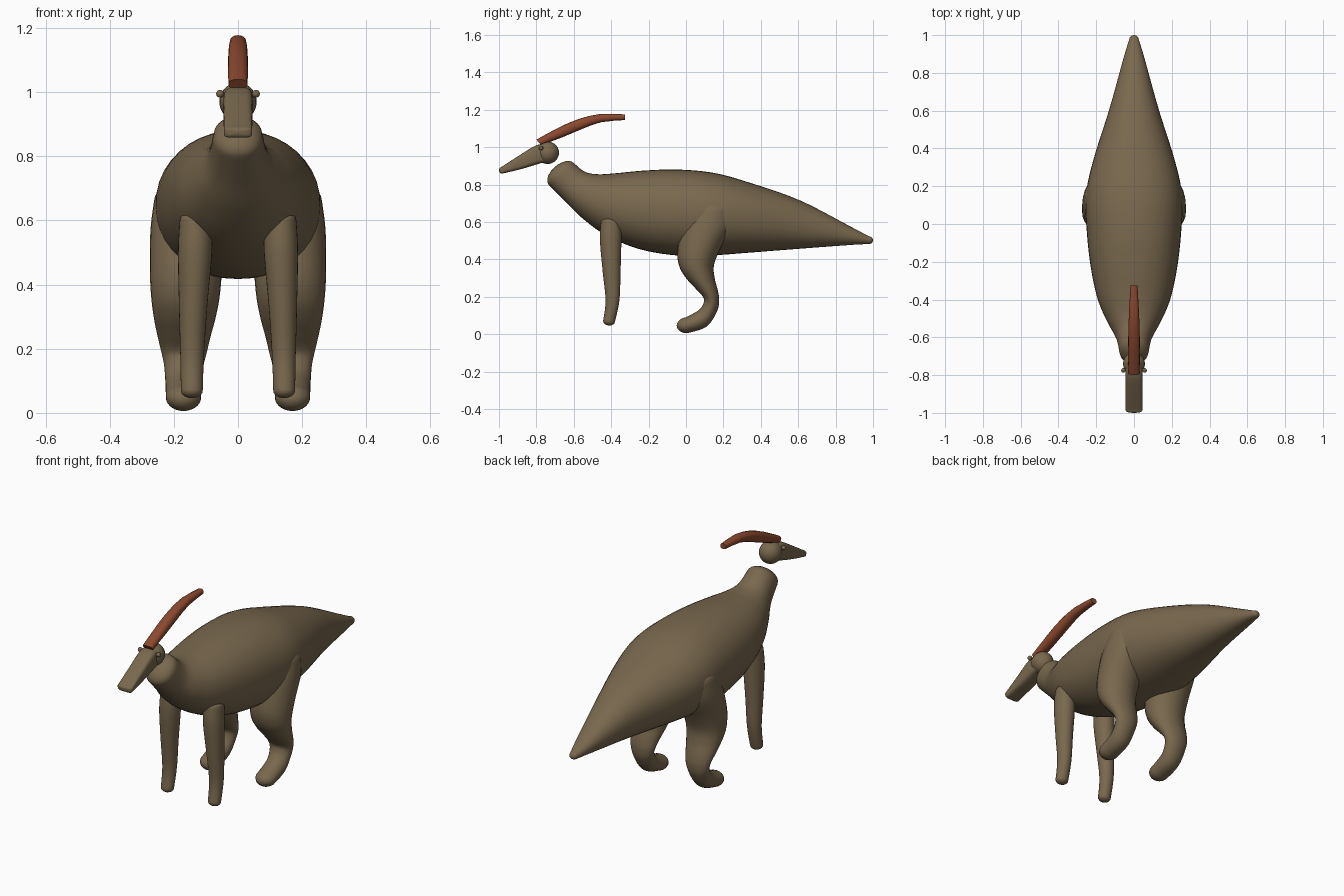
import bpy, bmesh, math
from mathutils import Vector

if "Cube" in bpy.data.objects:
    bpy.data.objects.remove(bpy.data.objects["Cube"])


def material(name, color):
    m = bpy.data.materials.new(name)
    m.diffuse_color = (*color, 1)
    m.use_nodes = True
    m.node_tree.nodes["Principled BSDF"].inputs["Base Color"].default_value = m.diffuse_color
    return m


HIDE = material("olive brown hide", (0.19, 0.138, 0.076))
CREST = material("rust red crest", (0.26, 0.066, 0.028))


def finish(bm, name, mat):
    bmesh.ops.recalc_face_normals(bm, faces=bm.faces)
    me = bpy.data.meshes.new(name)
    bm.to_mesh(me)
    bm.free()
    me.materials.append(mat)
    for p in me.polygons:
        p.use_smooth = True
    ob = bpy.data.objects.new(name, me)
    bpy.context.collection.objects.link(ob)
    bpy.context.view_layer.objects.active = ob
    ob.select_set(True)
    bpy.ops.object.shade_smooth_by_angle(angle=math.radians(45))
    ob.select_set(False)
    return ob


def spline(rows, steps):
    """Catmull-Rom interpolation between ring rows."""
    out = []
    for i in range(len(rows) - 1):
        p = [rows[max(0, min(len(rows) - 1, i + k))] for k in (-1, 0, 1, 2)]
        for s in range(steps):
            t = s / steps
            out.append([0.5 * (2 * b + (c - a) * t + (2 * a - 5 * b + 4 * c - d) * t * t
                               + (3 * b - a - 3 * c + d) * t ** 3)
                        for a, b, c, d in zip(*p)])
    out.append(list(rows[-1]))
    return out


def cap(end, prev, depth):
    """Extra shrinking rings that round off an end."""
    x, w, ya, za, yb, zb = end
    a, b = Vector((ya, za)), Vector((yb, zb))
    mid = (a + b) / 2
    out = mid - Vector(((prev[2] + prev[4]) / 2, (prev[3] + prev[5]) / 2))
    n = Vector((-(b - a).y, (b - a).x)).normalized()
    if n.dot(out) < 0:
        n = -n
    rings = []
    for k in range(1, 6):
        ang = k * math.radians(16.5)
        c, o = math.cos(ang), n * depth * math.sin(ang)
        p, q = mid + (a - mid) * c + o, mid + (b - mid) * c + o
        rings.append([x, w * c, p.x, p.y, q.x, q.y])
    return rings


def loft(name, rows, mat, caps=(0, 0), steps=5, sides=28, power=1.0, flip=1):
    """Rows are (x centre, half width, edge A y, z, edge B y, z)."""
    rings = spline(rows, steps)
    head = cap(rings[0], rings[1], caps[0])[::-1] if caps[0] else []
    tail = cap(rings[-1], rings[-2], caps[1]) if caps[1] else []
    bm = bmesh.new()
    loops = []
    for x, w, ya, za, yb, zb in head + rings + tail:
        loop = []
        for k in range(sides):
            t = 2 * math.pi * k / sides
            s, c = (math.copysign(abs(v) ** power, v) for v in (math.sin(t), math.cos(t)))
            loop.append(bm.verts.new((flip * (x + w * s),
                                      (ya + yb) / 2 + c * (ya - yb) / 2,
                                      (za + zb) / 2 + c * (za - zb) / 2)))
        loops.append(loop)
    for r, q in zip(loops, loops[1:]):
        for k in range(sides):
            j = (k + 1) % sides
            bm.faces.new((r[k], r[j], q[j], q[k]))
    bm.faces.new(loops[0])
    bm.faces.new(loops[-1])
    return finish(bm, name, mat)


def ball(name, loc, size, mat):
    bm = bmesh.new()
    bmesh.ops.create_uvsphere(bm, u_segments=24, v_segments=16, radius=1)
    for v in bm.verts:
        v.co = Vector([a * b + c for a, b, c in zip(v.co, size, loc)])
    return finish(bm, name, mat)


# Body from neck to tail tip
loft("body", [
    (0, .078, -.60, .915, -.735, .80), (0, .095, -.54, .868, -.65, .715),
    (0, .14, -.47, .855, -.56, .625), (0, .19, -.38, .86, -.43, .53),
    (0, .228, -.22, .875, -.25, .455), (0, .25, -.04, .88, -.04, .42),
    (0, .255, .15, .862, .15, .422), (0, .215, .34, .81, .34, .436),
    (0, .13, .61, .715, .61, .457), (0, .055, .88, .575, .88, .477),
    (0, .024, .98, .522, .98, .482)], HIDE, caps=(.05, .02), sides=40, power=.93)

# Head and snout
ball("head", (0, -.74, .97), (.058, .061, .06), HIDE)
loft("snout", [
    (0, .044, -.99, .892, -.985, .858), (0, .045, -.90, .95, -.88, .883),
    (0, .046, -.80, 1.01, -.78, .913), (0, .04, -.74, 1.015, -.73, .925)],
    HIDE, caps=(.012, 0), steps=4, power=.5)

# Swept-back head crest
loft("crest", [
    (0, .03, -.80, 1.04, -.775, 1.01), (0, .031, -.68, 1.105, -.66, 1.053),
    (0, .03, -.575, 1.15, -.56, 1.095), (0, .026, -.46, 1.177, -.455, 1.133),
    (0, .018, -.325, 1.175, -.325, 1.145)], CREST, steps=2, sides=16, power=.85)

# Legs and eyes on both sides
for side, s in (("right", 1), ("left", -1)):
    ball(f"{side}_eye", (s * .056, -.775, .995), (.012, .012, .012), HIDE)
    loft(f"{side}_front_leg", [
        (.132, .05, -.455, .60, -.34, .60), (.134, .053, -.46, .50, -.345, .50),
        (.140, .044, -.445, .33, -.35, .33), (.143, .037, -.43, .18, -.356, .18),
        (.144, .034, -.443, .072, -.38, .066)], HIDE, caps=(.03, .023), flip=s)
    loft(f"{side}_hind_leg", [
        (.172, .09, .03, .66, .25, .66), (.165, .108, -.02, .57, .245, .57),
        (.163, .112, -.046, .44, .185, .46), (.164, .107, -.035, .36, .15, .37),
        (.166, .097, .0, .30, .153, .30), (.168, .083, .05, .245, .17, .235),
        (.168, .071, .09, .20, .177, .18), (.169, .061, .095, .17, .165, .12),
        (.170, .056, .07, .13, .11, .04), (.170, .055, .0, .09, .01, .006)],
        HIDE, caps=(.06, .055), flip=s)
